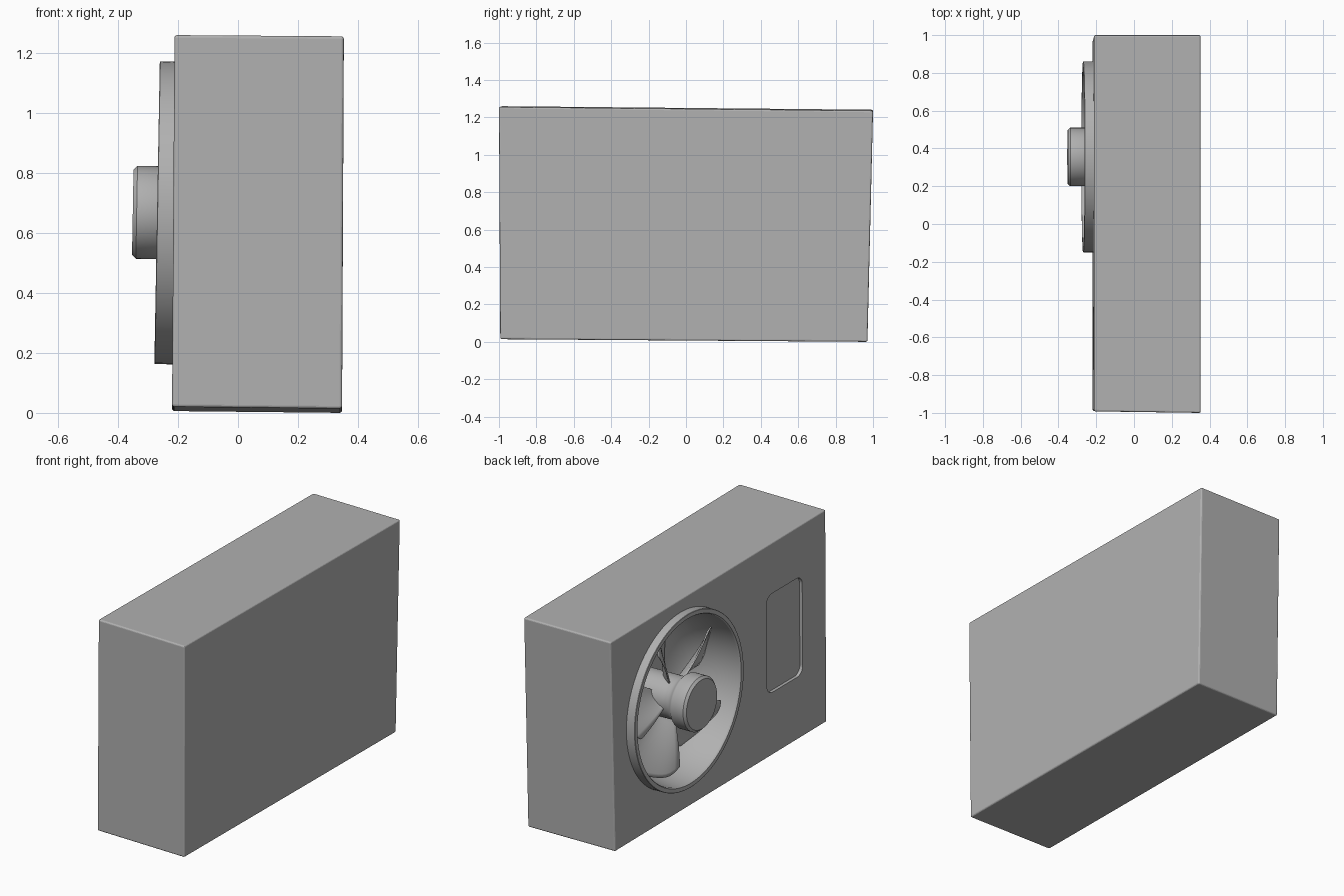
import bpy, bmesh
from math import sin, cos, pi, radians
from mathutils import Matrix, Vector

if "Cube" in bpy.data.objects:
    bpy.data.objects.remove(bpy.data.objects["Cube"])

# fan axis runs along x, leaning very slightly
FAN = Matrix.Translation((0, 0.355, 0.663)) @ Matrix.Rotation(0.018, 4, 'Y')

grey = bpy.data.materials.new("mid_grey")
grey.diffuse_color = (0.44, 0.44, 0.44, 1)
grey.use_nodes = True
grey.node_tree.nodes["Principled BSDF"].inputs["Base Color"].default_value = grey.diffuse_color


def finish(name, bm, angle=25):
    bmesh.ops.recalc_face_normals(bm, faces=bm.faces)
    me = bpy.data.meshes.new(name)
    bm.to_mesh(me)
    bm.free()
    me.materials.append(grey)
    ob = bpy.data.objects.new(name, me)
    bpy.context.collection.objects.link(ob)
    if angle:
        bpy.ops.object.select_all(action='DESELECT')
        bpy.context.view_layer.objects.active = ob
        ob.select_set(True)
        bpy.ops.object.shade_smooth_by_angle(angle=radians(angle))
    return ob


def lathe(name, profile, closed=False, n=96):
    """Revolve (x, radius) points about the fan axis."""
    bm = bmesh.new()
    rings = []
    for x, r in profile:
        rings.append([bm.verts.new(FAN @ Vector((x, r * cos(2 * pi * i / n), r * sin(2 * pi * i / n))))
                      for i in range(n)])
    pairs = list(zip(rings, rings[1:]))
    if closed:
        pairs.append((rings[-1], rings[0]))
    else:
        bm.faces.new(rings[0])
        bm.faces.new(rings[-1])
    for a, b in pairs:
        for i in range(n):
            j = (i + 1) % n
            bm.faces.new((a[i], a[j], b[j], b[i]))
    return finish(name, bm)


def cut(target, cutter):
    m = target.modifiers.new("cut", 'BOOLEAN')
    m.operation, m.object, m.solver = 'DIFFERENCE', cutter, 'EXACT'
    bpy.context.view_layer.objects.active = target
    bpy.ops.object.modifier_apply(modifier=m.name)
    bpy.data.objects.remove(cutter)


# casing: slightly skewed box with small flat-shaded rounded edges
bm = bmesh.new()
corners = [(-.22, -.99, .02), (.347, -.993, .014), (.347, .97, 0), (-.22, .97, .006),
           (-.212, -.992, 1.26), (.353, -1, 1.256), (.353, 1, 1.236), (-.212, 1, 1.241)]
v = [bm.verts.new(c) for c in corners]
for f in ((0, 1, 2, 3), (4, 5, 6, 7), (0, 1, 5, 4), (1, 2, 6, 5), (2, 3, 7, 6), (3, 0, 4, 7)):
    bm.faces.new([v[i] for i in f])
bmesh.ops.bevel(bm, geom=bm.edges[:], offset=0.009, segments=4, profile=0.5, affect='EDGES')
casing = finish("casing", bm, 0)

# fan opening
opening = lathe("opening_cutter", [(-.4, .49), (.12, .49)])
opening.hide_render = True
cut(casing, opening)

# recessed service panel with rounded corners
bm = bmesh.new()
loop = []
for cy, cz, a0 in ((-.49, .91, 0), (-.72, .91, 90), (-.72, .433, 180), (-.49, .433, 270)):
    for k in range(9):
        a = radians(a0 + k * 90 / 8)
        loop.append((cy + .05 * cos(a), cz + .05 * sin(a)))
front = [bm.verts.new((-.3, y, z)) for y, z in loop]
back = [bm.verts.new((-.198 + .006 * (z - .66), y, z)) for y, z in loop]
bm.faces.new(front)
bm.faces.new(back)
for i in range(len(loop)):
    j = (i + 1) % len(loop)
    bm.faces.new((front[i], front[j], back[j], back[i]))
panel = finish("panel_cutter", bm, 0)
panel.hide_render = True
cut(casing, panel)

# fan shroud: raised rim running into a bowl
lathe("fan_shroud", [(-.19, .505), (-.268, .505), (-.27, .503), (-.27, .48), (-.262, .475),
                     (-.2, .468), (-.13, .452), (-.06, .425), (-.03, .405), (0, .38), (.025, .35),
                     (.045, .31), (.06, .27), (.07, .22), (.08, .1), (.1, .1), (.1, .485),
                     (-.19, .485)], closed=True)

# hub: cap, neck and motor body
lathe("fan_hub", [(-.351, .142), (-.338, .155), (-.262, .155), (-.254, .152), (-.247, .146),
                  (-.235, .135), (-.222, .126), (-.205, .121), (-.18, .12), (.09, .12)])

# five pitched blades, widening towards rounded tips
NR, NC = 16, 18
for b in range(5):
    theta = radians(26 + 72 * b)
    bm = bmesh.new()
    grid = []
    for i in range(NR + 1):
        s = i / NR
        row = []
        for j in range(NC + 1):
            t = 2 * j / NC - 1
            r = .1 + s * (.345 - .06 * abs(t) ** 6)
            half = .055 + .125 * s
            pitch = radians(46 - 20 * s)
            a = theta + t * half * cos(pitch) / max(r, .12)
            x = -.14 - t * half * sin(pitch) + .02 * (1 - t * t)
            row.append(bm.verts.new(FAN @ Vector((x, -r * cos(a), r * sin(a)))))
        grid.append(row)
    for i in range(NR):
        for j in range(NC):
            bm.faces.new((grid[i][j], grid[i + 1][j], grid[i + 1][j + 1], grid[i][j + 1]))
    blade = finish(f"fan_blade_{b + 1}", bm)
    m = blade.modifiers.new("thickness", 'SOLIDIFY')
    m.thickness, m.offset = .008, 0
